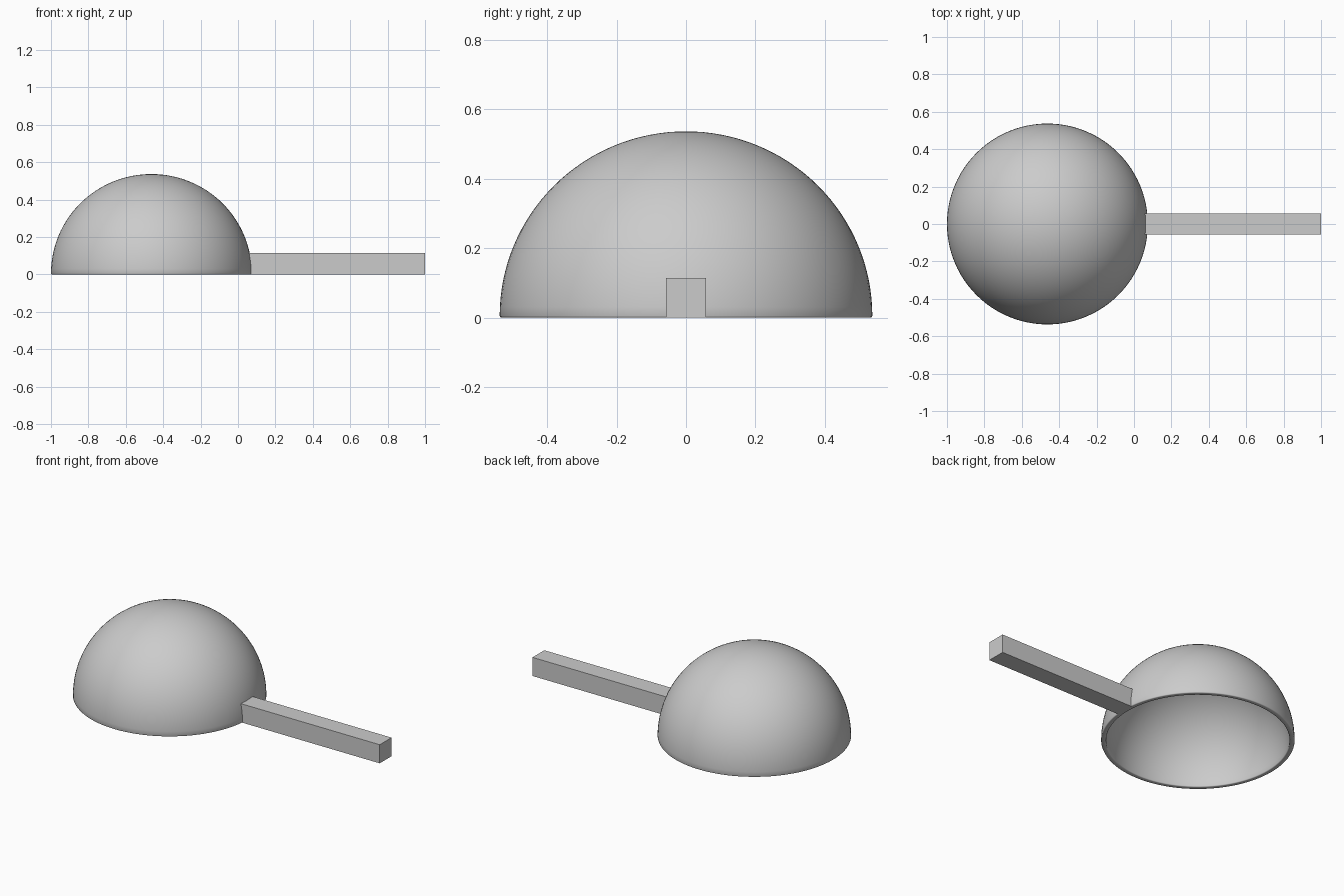
import bpy
import bmesh
from math import sin, cos, pi
from mathutils import Matrix, Vector

cube = bpy.data.objects.get("Cube")
if cube:
    bpy.data.objects.remove(cube, do_unlink=True)

RADIUS, WALL, RIM = 0.537, 0.028, 0.005
CENTRE_X = -1 + RADIUS
HANDLE = 0.114

grey = bpy.data.materials.new("plain_grey")
grey.use_nodes = True
grey.diffuse_color = (0.6, 0.6, 0.6, 1)
grey.node_tree.nodes["Principled BSDF"].inputs["Base Color"].default_value = (0.6, 0.6, 0.6, 1)


def add_object(name, bm):
    bmesh.ops.recalc_face_normals(bm, faces=bm.faces)
    mesh = bpy.data.meshes.new(name)
    bm.to_mesh(mesh)
    bm.free()
    mesh.materials.append(grey)
    obj = bpy.data.objects.new(name, mesh)
    bpy.context.collection.objects.link(obj)
    return obj


def arc(radius, steps=32):
    """Quarter circle from the pole down to the rim."""
    angles = [pi / 2 * i / steps for i in range(steps + 1)]
    return [Vector((radius * sin(a), 0, RIM + (radius - RIM) * cos(a))) for a in angles]


# Hollow dome: outer arc, softened rim, inner arc, spun about the axis
inner = RADIUS - WALL
profile = arc(RADIUS)
profile += [Vector((RADIUS - RIM * 0.3, 0, RIM * 0.3)), Vector((RADIUS - RIM, 0, 0)),
            Vector((inner + RIM, 0, 0)), Vector((inner + RIM * 0.3, 0, RIM * 0.3))]
profile += reversed(arc(inner))
bm = bmesh.new()
verts = [bm.verts.new(p) for p in profile]
edges = [bm.edges.new(pair) for pair in zip(verts, verts[1:])]
bmesh.ops.spin(bm, geom=verts + edges, cent=(0, 0, 0), axis=(0, 0, 1),
               angle=2 * pi, steps=96, use_merge=True)
bmesh.ops.remove_doubles(bm, verts=bm.verts, dist=0.0001)
bmesh.ops.translate(bm, verts=bm.verts, vec=(CENTRE_X, 0, 0))
for face in bm.faces:
    face.smooth = True
dome = add_object("dome_shell", bm)

# Square bar handle, starting inside the dome wall
start = 0.06
bm = bmesh.new()
bmesh.ops.create_cube(bm, size=1, matrix=Matrix.Translation(((1 + start) / 2, 0, HANDLE / 2))
                      @ Matrix.Diagonal((1 - start, HANDLE, HANDLE, 1)))
add_object("handle", bm)
